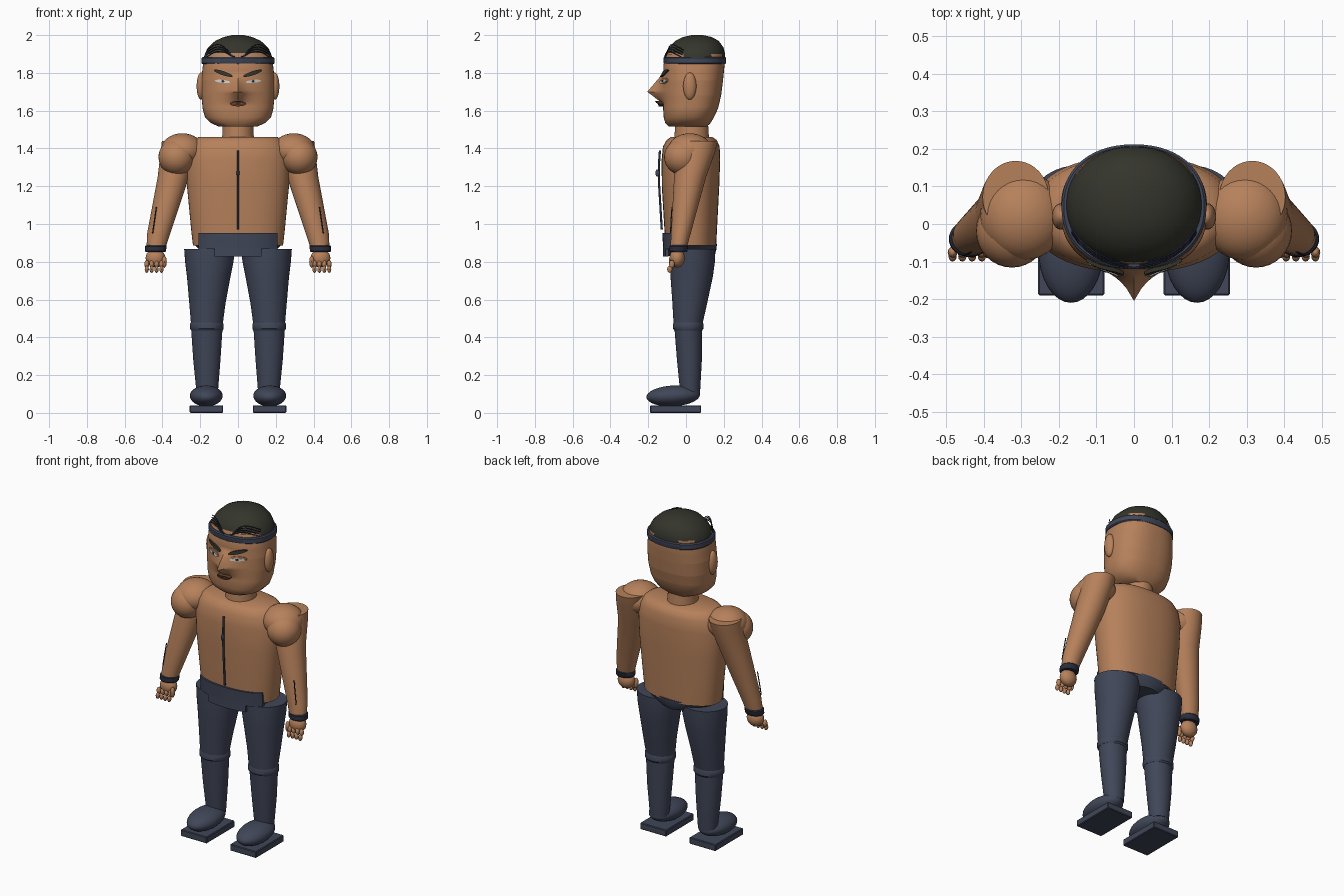
import bpy, bmesh, math
from mathutils import Matrix, Vector

if "Cube" in bpy.data.objects:
    bpy.data.objects.remove(bpy.data.objects["Cube"])

def material(name, rgb):
    m = bpy.data.materials.new(name)
    m.diffuse_color = (*rgb, 1)
    m.use_nodes = True
    m.node_tree.nodes["Principled BSDF"].inputs["Base Color"].default_value = m.diffuse_color
    return m

SKIN = material("skin", (0.47, 0.22, 0.105))
CLOTH = material("navy_cloth", (0.052, 0.062, 0.098))
TRIM = material("dark_trim", (0.022, 0.027, 0.045))
HAIR = material("hair", (0.034, 0.035, 0.025))
WHITE = material("eye_white", (0.6, 0.62, 0.58))
LIP = material("lip", (0.12, 0.055, 0.03))

def finish(name, bm, *mats):
    bmesh.ops.recalc_face_normals(bm, faces=bm.faces)
    me = bpy.data.meshes.new(name)
    bm.to_mesh(me)
    bm.free()
    ob = bpy.data.objects.new(name, me)
    bpy.context.collection.objects.link(ob)
    for m in mats:
        me.materials.append(m)
    return ob

def sample(rings, z):
    """Linear blend of (z, cx, cy, rx, ry) sections at height z."""
    z = min(max(z, rings[0][0]), rings[-1][0])
    for a, b in zip(rings, rings[1:]):
        if z <= b[0]:
            t = (z - a[0]) / (b[0] - a[0])
            return [p + (q - p) * t for p, q in zip(a, b)]

def front(rings, p, x, z):
    """Front y of a lofted body at x, z."""
    _, cx, cy, rx, ry = sample(rings, z)
    return cy - ry * max(0, 1 - abs((x - cx) / rx) ** p) ** (1 / p)

def loft(name, rings, mat, n=40, p=2.0, bump=None):
    """Capped stack of superellipse sections."""
    bm = bmesh.new()
    loops = []
    for z, cx, cy, rx, ry in rings:
        loop = []
        for i in range(n):
            a = math.tau * i / n
            c, s = math.cos(a), math.sin(a)
            x = cx + rx * math.copysign(abs(c) ** (2 / p), c)
            y = cy + ry * math.copysign(abs(s) ** (2 / p), s)
            if bump and s < 0:
                y -= bump(x, z)
            loop.append(bm.verts.new((x, y, z)))
        loops.append(loop)
    for a, b in zip(loops, loops[1:]):
        for i in range(n):
            bm.faces.new((a[i], a[(i + 1) % n], b[(i + 1) % n], b[i]))
    bm.faces.new(loops[0])
    bm.faces.new(loops[-1])
    return finish(name, bm, mat)

def ball(name, loc, size, mat, seg=32, rot=0):
    bm = bmesh.new()
    bmesh.ops.create_uvsphere(bm, u_segments=seg, v_segments=seg // 2, radius=1,
        matrix=Matrix.Translation(loc) @ Matrix.Rotation(rot, 4, 'X') @ Matrix.Diagonal((*size, 1)))
    return finish(name, bm, mat)

def tube(name, pts, r, mat):
    cu = bpy.data.curves.new(name, 'CURVE')
    cu.dimensions = '3D'
    cu.bevel_depth, cu.bevel_resolution, cu.use_fill_caps = r, 1, True
    sp = cu.splines.new('POLY')
    sp.points.add(len(pts) - 1)
    for q, co in zip(sp.points, pts):
        q.co = (*co, 1)
    cu.materials.append(mat)
    ob = bpy.data.objects.new(name, cu)
    bpy.context.collection.objects.link(ob)

def patch(name, surf, cx, cz, w, h, mat, tilt=0, lift=0.004, lens=True, n=16):
    """Thin plate that follows a surface y = surf(x, z)."""
    bm = bmesh.new()
    cols = []
    for i in range(n + 1):
        u = 2 * i / n - 1
        k = math.sqrt(1 - 0.97 * u * u) if lens else 1
        col = []
        for v in (-1, 0, 1):
            x, z = cx + u * w, cz + u * tilt + v * h * k
            col.append((x, z, surf(x, z)))
        cols.append([[bm.verts.new((x, y + d, z)) for x, z, y in col] for d in (-lift, 0.004)])
    for a, b in zip(cols, cols[1:]):
        for layer in (0, 1):
            for j in (0, 1):
                bm.faces.new((a[layer][j], b[layer][j], b[layer][j + 1], a[layer][j + 1]))
        for j in (0, 2):
            bm.faces.new((a[0][j], b[0][j], b[1][j], a[1][j]))
    for c in (cols[0], cols[-1]):
        bm.faces.new((c[0][0], c[0][1], c[0][2], c[1][2], c[1][1], c[1][0]))
    return finish(name, bm, mat)

# Head with a pointed nose pulled out of the face
HEAD = [(1.515, 0, 0.01, 0.10, 0.10), (1.535, 0, 0.01, 0.145, 0.12), (1.565, 0, 0.015, 0.175, 0.133),
        (1.61, 0, 0.024, 0.187, 0.145), (1.68, 0, 0.033, 0.194, 0.153), (1.76, 0, 0.038, 0.195, 0.158),
        (1.84, 0, 0.042, 0.186, 0.162), (1.90, 0, 0.05, 0.17, 0.152)]

def nose(x, z):
    f = (1.80 - z) / 0.10 if z > 1.70 else (z - 1.635) / 0.065
    return 0.085 * max(0, min(1, f)) * math.exp(-abs(x) / 0.04)

zs = sorted({r[0] for r in HEAD} | {1.62 + 0.01 * i for i in range(20)})
loft("head", [(z, *sample(HEAD, z)[1:]) for z in zs], SKIN, 96, 2.4, nose)
face = lambda x, z: front(HEAD, 2.4, x, z) - nose(x, z)
loft("neck", [(1.42, 0, 0.03, 0.09, 0.095), (1.48, 0, 0.03, 0.082, 0.09), (1.56, 0, 0.03, 0.08, 0.085)], SKIN)

# Facial features
for s, side in ((-1, "left"), (1, "right")):
    ball(side + "_ear", (0.195 * s, 0.02, 1.73), (0.024, 0.035, 0.072), SKIN, 24)
    patch(side + "_eyebrow", face, 0.078 * s, 1.798, 0.05, 0.011, HAIR, 0.016 * s, 0.01)
    patch(side + "_eyelid", face, 0.082 * s, 1.757, 0.046, 0.016, SKIN, 0.004 * s, 0.005)
    patch(side + "_eye", face, 0.082 * s, 1.755, 0.04, 0.008, WHITE, 0.004 * s, 0.008)
    patch(side + "_iris", face, 0.08 * s, 1.755, 0.008, 0.007, TRIM, 0, 0.0095, n=8)
patch("mouth", face, 0, 1.637, 0.042, 0.014, LIP, 0, 0.025)
patch("lip_line", face, 0, 1.639, 0.028, 0.004, SKIN, 0, 0.028)

# Cropped hair with a bare hairline at the front
hair = loft("hair_cap", [(1.86, 0, 0.05, 0.183, 0.157), (1.885, 0, 0.051, 0.18, 0.156),
    (1.905, 0, 0.052, 0.174, 0.154), (1.935, 0, 0.055, 0.158, 0.143), (1.97, 0, 0.058, 0.12, 0.115),
    (1.99, 0, 0.06, 0.075, 0.075), (2.0, 0, 0.06, 0.03, 0.03)], HAIR, 48, 2.1)
hair.data.materials.append(SKIN)
for f in hair.data.polygons:
    if f.center.z < 1.90 and f.center.y < -0.04:
        f.material_index = 1

# Headband and loose fringe
loft("headband", [(1.846, 0, 0.046, 0.188, 0.162), (1.852, 0, 0.046, 0.193, 0.166),
                  (1.879, 0, 0.046, 0.193, 0.166), (1.885, 0, 0.046, 0.187, 0.16)], CLOTH, 56, 2.2)
for s in (-1, 1):
    for i in range(4):
        pts = []
        for j in range(9):
            t = j / 8
            x = 0.165 - 0.15 * t
            z = 1.885 + 0.012 * i * (1 - t) + (0.03 + 0.005 * i) * math.sin(math.pi * min(1, t * 1.1)) 
            pts.append((s * x, 0.05 - 0.165 * math.sqrt(1 - (x / 0.185) ** 2) + 0.004 * i, z))
        tube("fringe_strand", pts, 0.0025, TRIM)

# Torso, chest seam and hips
TORSO = [(0.885, 0, 0.025, 0.238, 0.135), (0.95, 0, 0.025, 0.246, 0.138), (1.20, 0, 0.024, 0.27, 0.152),
         (1.34, 0, 0.026, 0.275, 0.155), (1.41, 0, 0.028, 0.26, 0.15), (1.445, 0, 0.03, 0.235, 0.132),
         (1.46, 0, 0.03, 0.21, 0.11)]
loft("torso", TORSO, SKIN, 56, 2.3)
chest = lambda x, z: front(TORSO, 2.3, x, z)
tube("chest_seam", [(0, chest(0, z) - 0.014, z) for z in (0.97, 1.08, 1.2, 1.32, 1.39)], 0.0065, TRIM)
ball("seam_pull", (0, -0.15, 1.27), (0.008, 0.012, 0.02), CLOTH, 12)
loft("hips", [(0.83, 0, 0.025, 0.12, 0.12), (0.86, 0, 0.025, 0.20, 0.135), (0.895, 0, 0.025, 0.234, 0.139)], CLOTH)
patch("belt", chest, 0, 0.91, 0.21, 0.043, CLOTH, 0, 0.012, False)
patch("belt_flap", chest, 0, 0.853, 0.125, 0.025, CLOTH, 0, 0.012, False)

# Limbs, built once per side
for s, side in ((-1, "left"), (1, "right")):
    # Legs
    loft(side + "_thigh", [(0.46, 0.165 * s, 0.01, 0.083, 0.075), (0.58, 0.162 * s, 0.02, 0.096, 0.092),
        (0.72, 0.155 * s, 0.03, 0.115, 0.112), (0.80, 0.152 * s, 0.034, 0.128, 0.119),
        (0.868, 0.15 * s, 0.036, 0.135, 0.12)], CLOTH)
    loft(side + "_shin", [(0.10, 0.163 * s, 0.022, 0.056, 0.052), (0.28, 0.165 * s, 0.018, 0.072, 0.066),
        (0.46, 0.165 * s, 0.012, 0.084, 0.074)], CLOTH)
    loft(side + "_knee_band", [(0.437, 0.165 * s, 0.012, 0.084, 0.074), (0.446, 0.165 * s, 0.012, 0.089, 0.081),
        (0.47, 0.165 * s, 0.012, 0.089, 0.081), (0.48, 0.165 * s, 0.012, 0.084, 0.077)], CLOTH)
    # Shoes
    ball(side + "_shoe", (0.168 * s, -0.068, 0.09), (0.087, 0.142, 0.055), CLOTH, 32, math.radians(3))
    bm = bmesh.new()
    bmesh.ops.create_cube(bm, size=1, matrix=Matrix.Translation((0.167 * s, -0.055, 0.02))
                          @ Matrix.Diagonal((0.177, 0.27, 0.04, 1)))
    bmesh.ops.bevel(bm, geom=bm.edges[:], offset=0.004, segments=1, affect='EDGES')
    finish(side + "_sole", bm, CLOTH)
    # Arms
    ball(side + "_shoulder", (0.325 * s, -0.018, 1.355), (0.096, 0.098, 0.096), SKIN)
    ball(side + "_shoulder_cap", (0.295 * s, 0.02, 1.39), (0.115, 0.117, 0.09), SKIN)
    loft(side + "_arm", [(0.86, 0.437 * s, -0.042, 0.048, 0.042), (0.95, 0.42 * s, -0.027, 0.061, 0.052),
        (1.25, 0.342 * s, 0.022, 0.083, 0.085), (1.38, 0.322 * s, 0.058, 0.088, 0.096),
        (1.44, 0.315 * s, 0.072, 0.088, 0.096)], SKIN)
    loft(side + "_cuff", [(0.852, 0.438 * s, -0.04, 0.052, 0.044), (0.857, 0.437 * s, -0.04, 0.056, 0.048),
        (0.882, 0.435 * s, -0.038, 0.057, 0.049), (0.888, 0.433 * s, -0.037, 0.052, 0.044)], TRIM)
    tube(side + "_forearm_lace", [(0.452 * s, -0.082, 0.95), (0.442 * s, -0.079, 1.02), (0.432 * s, -0.074, 1.09)],
         0.003, TRIM)
    # Hands
    ball(side + "_palm", (0.437 * s, -0.047, 0.82), (0.052, 0.04, 0.05), SKIN, 24)
    for i in range(4):
        x = (0.405 + 0.026 * i) * s
        ball(side + "_knuckle", (x, -0.075, 0.787), (0.013, 0.015, 0.022), SKIN, 12)
        ball(side + "_fingertip", (x, -0.086, 0.76), (0.011, 0.014, 0.019), SKIN, 12)
    ball(side + "_thumb", (0.39 * s, -0.075, 0.80), (0.013, 0.016, 0.032), SKIN, 12)

# Smooth shading with crisp edges
meshes = [o for o in bpy.context.scene.objects if o.type == 'MESH']
for o in meshes:
    o.select_set(True)
bpy.context.view_layer.objects.active = meshes[0]
bpy.ops.object.shade_smooth_by_angle(angle=math.radians(35))
